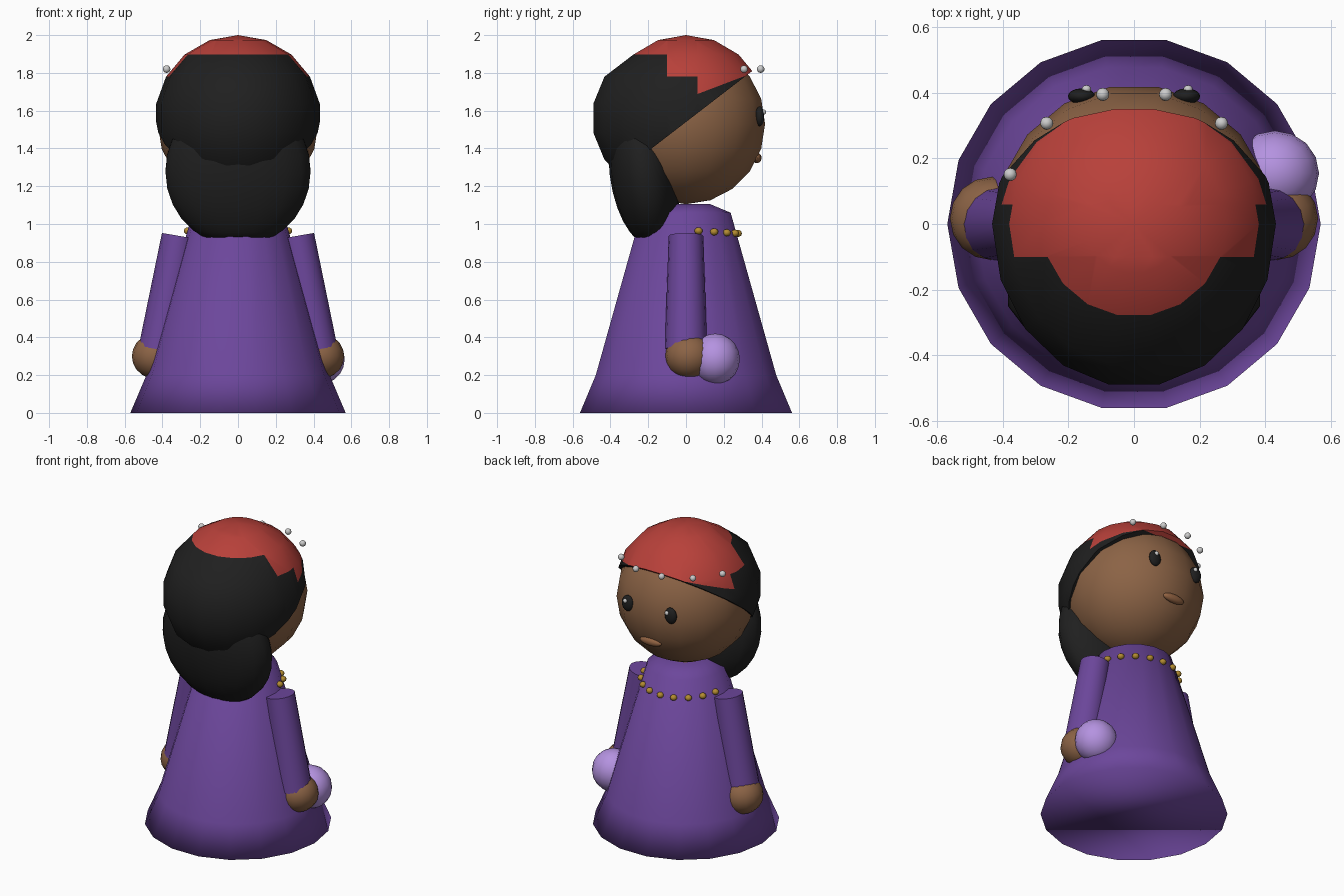
import bpy, bmesh
from math import sin, cos, pi, radians
from mathutils import Vector, Matrix

cube = bpy.data.objects.get("Cube")
if cube:
    bpy.data.objects.remove(cube)


def material(name, r, g, b):
    m = bpy.data.materials.new(name)
    m.use_nodes = True
    m.diffuse_color = (r, g, b, 1)
    bsdf = m.node_tree.nodes["Principled BSDF"]
    bsdf.inputs["Base Color"].default_value = (r, g, b, 1)
    bsdf.inputs["Roughness"].default_value = 0.7
    return m


PURPLE = material("purple cloth", .15, .062, .33)
SKIN = material("brown skin", .26, .125, .06)
LIPS = material("lip brown", .29, .125, .055)
RED = material("red cloth", .48, .052, .042)
BLACK = material("black hair", .014, .014, .014)
LILAC = material("lilac ball", .46, .29, .75)
GOLD = material("gold beads", .45, .26, .03)
PEARL = material("pearl white", .6, .6, .6)


def finish(name, bm, mats, angle=50):
    bmesh.ops.recalc_face_normals(bm, faces=bm.faces[:])
    mesh = bpy.data.meshes.new(name)
    bm.to_mesh(mesh)
    bm.free()
    for m in mats:
        mesh.materials.append(m)
    ob = bpy.data.objects.new(name, mesh)
    bpy.context.collection.objects.link(ob)
    bpy.ops.object.select_all(action='DESELECT')
    ob.select_set(True)
    bpy.context.view_layer.objects.active = ob
    bpy.ops.object.shade_smooth_by_angle(angle=radians(angle))
    return ob


def lathe(profile, sides=18):
    """Surface of revolution around z from (radius, height) points."""
    bm = bmesh.new()
    rings = []
    for r, z in profile:
        rings.append([bm.verts.new((r * cos(2 * pi * i / sides), r * sin(2 * pi * i / sides), z))
                      for i in range(sides)])
    for low, high in zip(rings, rings[1:]):
        for i in range(sides):
            j = (i + 1) % sides
            bm.faces.new((low[i], low[j], high[j], high[i]))
    bm.faces.new(rings[0])
    bm.faces.new(rings[-1])
    bmesh.ops.remove_doubles(bm, verts=bm.verts[:], dist=1e-5)
    bmesh.ops.dissolve_degenerate(bm, edges=bm.edges[:], dist=1e-5)
    return bm


def ball_profile(r, z, rings):
    return [(r * sin(pi * k / rings), z - r * cos(pi * k / rings)) for k in range(rings + 1)]


def ellipsoid(name, centre, size, mat, sides=16, rings=10, tilt=0, floor=None):
    bm = bmesh.new()
    place = (Matrix.Translation(centre) @ Matrix.Rotation(radians(tilt), 4, 'X')
             @ Matrix.Diagonal((*size, 1)))
    bmesh.ops.create_uvsphere(bm, u_segments=sides, v_segments=rings, radius=1, matrix=place)
    if floor is not None:
        for v in bm.verts:
            v.co.z = max(v.co.z, floor)
    return finish(name, bm, [mat], 60)


# Robe
finish("robe", lathe([(.57, 0), (.485, .2), (.24, 1.06), (.13, 1.105)]), [PURPLE], 180)

# Head
finish("head", lathe(ball_profile(.425, 1.53, 10)), [SKIN])

# Head covering: tilted dome, hair below and red cloth on top
bm = lathe(ball_profile(.44, 1.56, 9))
for v in bm.verts:
    if v.co.y < 0 and v.co.z < 1.85:
        v.co.y *= 1.15


def cut(co, no, geom=None, clear=False):
    geom = geom or bm.verts[:] + bm.edges[:] + bm.faces[:]
    return bmesh.ops.bisect_plane(bm, geom=geom, plane_co=co, plane_no=no,
                                  dist=1e-5, clear_inner=clear)


cut((0, 0, 1.54), (0, -.77, 1), clear=True)
bmesh.ops.edgeloop_fill(bm, edges=[e for e in bm.edges if e.is_boundary])
STEP_BACK, STEP_FRONT = -.1, .06
cut((0, STEP_BACK, 0), (0, 1, 0))
cut((0, STEP_FRONT, 0), (0, 1, 0))
front = [f for f in bm.faces if f.calc_center_median().y > STEP_FRONT]
parts = set(front)
for f in front:
    parts.update(f.verts)
    parts.update(f.edges)
cut((0, 0, 1.665), (0, -.38, 1), list(parts))
for f in bm.faces:
    c = f.calc_center_median()
    red = (c.z > 1.9 or (c.z > 1.78 and c.y > STEP_BACK)
           or (c.y > STEP_FRONT and c.z > 1.665 + .38 * c.y))
    f.material_index = 1 if red else 0
finish("hair_and_head_cloth", bm, [BLACK, RED], 40)

# Long hair falling behind the neck
ellipsoid("long_hair", (0, -.22, 1.28), (.39, .185, .4), BLACK, 18, 14, 7, .91)

# Arms, hands and eyes, mirrored
for side, label in ((1, "left"), (-1, "right")):
    top, end = Vector((side * .312, 0, .937)), Vector((side * .415, 0, .335))
    axis = end - top
    bm = bmesh.new()
    place = Matrix.Translation((top + end) / 2) @ axis.to_track_quat('Z', 'Y').to_matrix().to_4x4()
    bmesh.ops.create_cone(bm, cap_ends=True, segments=16, radius1=.092, radius2=.112,
                          depth=axis.length, matrix=place)
    finish(label + "_sleeve", bm, [PURPLE])
    ellipsoid(label + "_hand", (side * .435, .017, .3), (.127, .127, .12), SKIN)
    ellipsoid(label + "_eye", (side * .16, .39, 1.57), (.042, .024, .053), BLACK)
    ellipsoid(label + "_eye_glint", (side * .155 + .01, .412, 1.592), (.014, .012, .014), PEARL, 10, 6)

# Mouth
ellipsoid("mouth", (0, .375, 1.35), (.08, .025, .028), LIPS)

# Ball in one hand
ellipsoid("held_ball", (.43, .155, .285), (.135, .13, .135), LILAC)

# Pearls along the cloth rim
for i in range(5):
    a = radians(49 + 27.3 * i)
    ellipsoid("rim_pearl", (.407 * cos(a), .407 * sin(a), 1.82), (.02, .02, .02), PEARL, 12, 8)

# Necklace beads
for i in range(9):
    a = radians(14 + 19 * i)
    ellipsoid("necklace_bead", (.274 * cos(a), .274 * sin(a), .968 - .018 * sin(a)),
              (.022, .022, .019), GOLD, 10, 6)
